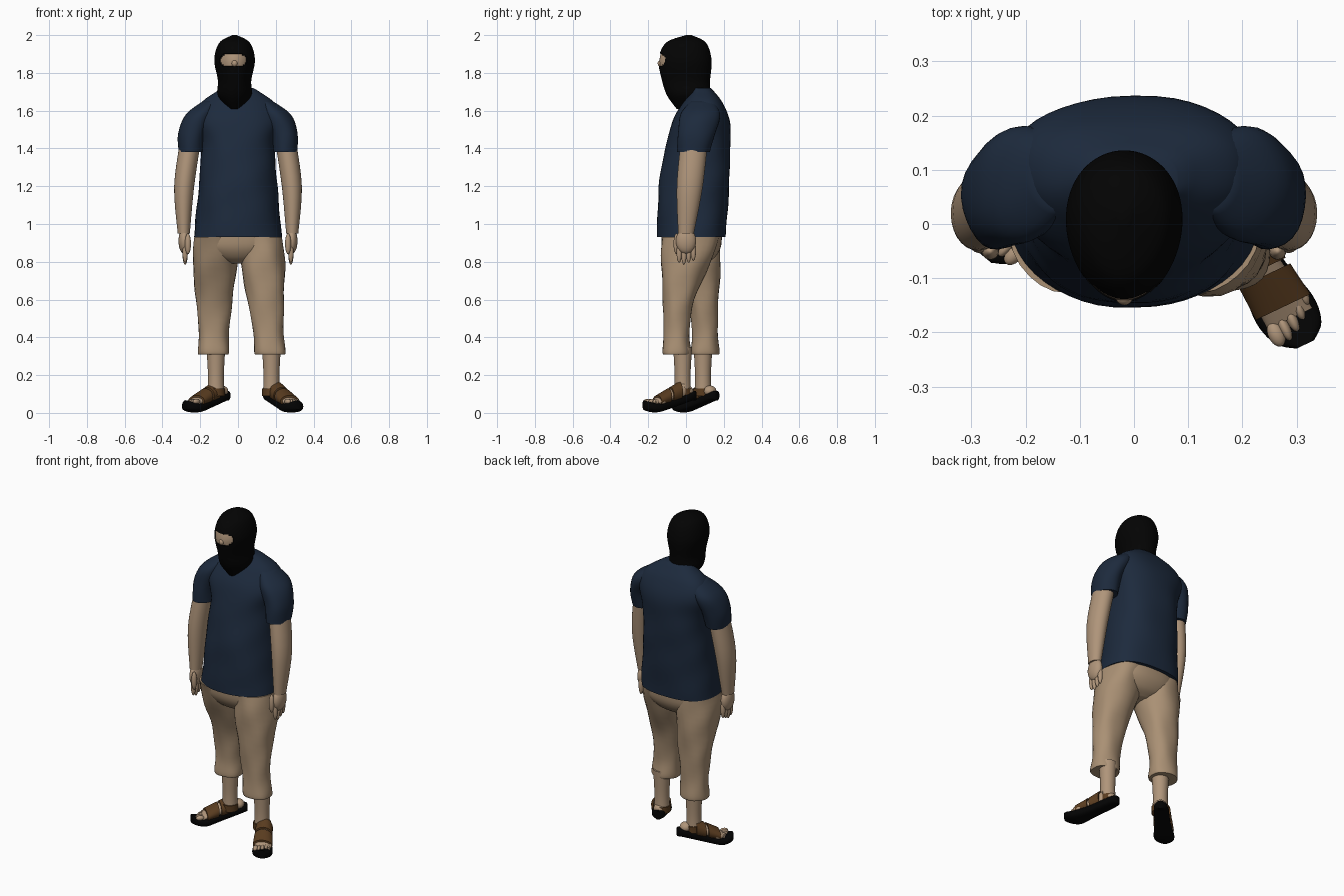
import bpy, bmesh, math
from mathutils import Matrix, Vector

cube = bpy.data.objects.get("Cube")
if cube:
    bpy.data.objects.remove(cube, do_unlink=True)


def material(name, red, green, blue):
    mat = bpy.data.materials.new(name)
    mat.use_nodes = True
    colour = (red, green, blue, 1)
    mat.diffuse_color = colour
    mat.node_tree.nodes["Principled BSDF"].inputs["Base Color"].default_value = colour
    return mat


NAVY = material("navy cotton", .012, .023, .046)
KHAKI = material("khaki cloth", .4, .28, .175)
SKIN = material("skin", .43, .3, .195)
BLACK = material("matt black", .001, .001, .001)
BROWN = material("brown leather", .1, .045, .014)


def spline(rings, steps):
    """Catmull-Rom interpolation through the ring settings."""
    knots = [Vector(ring) for ring in rings]
    padded = [knots[0]] + knots + [knots[-1]]
    smooth = []
    for before, start, end, after in zip(padded, padded[1:], padded[2:], padded[3:]):
        leave, arrive = (end - before) / 2, (after - start) / 2
        for step in range(steps):
            t = step / steps
            ease = t * t * (3 - 2 * t)
            smooth.append(start.lerp(end, ease) + leave * t * (1 - t) ** 2
                          - arrive * t * t * (1 - t))
    return smooth + [knots[-1]]


def finish(bm, name, *mats):
    """Turn a bmesh into a smooth object with sharp creases kept."""
    bmesh.ops.recalc_face_normals(bm, faces=bm.faces)
    mesh = bpy.data.meshes.new(name)
    bm.to_mesh(mesh)
    bm.free()
    for mat in mats:
        mesh.materials.append(mat)
    for polygon in mesh.polygons:
        polygon.use_smooth = True
    mesh.set_sharp_from_angle(angle=math.radians(50))
    bpy.context.collection.objects.link(bpy.data.objects.new(name, mesh))


def power(value, exponent):
    return math.copysign(abs(value) ** exponent, value)


def loft_mesh(rings, sides=28, steps=5, square=1.0, fold=0.0, taper=0.0, frame=Matrix()):
    """Skin over rings of (height, centre x, centre y, radius x, radius y)."""
    bm = bmesh.new()
    loops = []
    for height, cx, cy, rx, ry in spline(rings, steps):
        loop = []
        for side in range(sides):
            angle = math.tau * side / sides
            c, s = math.cos(angle), math.sin(angle)
            crease = math.sin(5 * angle + 17 * height) + math.sin(3 * angle - 31 * height)
            swell = 1 + fold * crease
            x = cx + rx * swell * power(c, square) * (1 + taper * s)
            y = cy + ry * swell * power(s, square)
            loop.append(bm.verts.new(frame @ Vector((x, y, height))))
        loops.append(loop)
    for low, high in zip(loops, loops[1:]):
        for side in range(sides):
            other = (side + 1) % sides
            bm.faces.new((low[side], low[other], high[other], high[side]))
    bm.faces.new(loops[0])
    bm.faces.new(loops[-1])
    return bm


def loft(name, mat, rings, **options):
    finish(loft_mesh(rings, **options), name, mat)


def blob(name, mat, centre, size, frame=Matrix()):
    bm = bmesh.new()
    place = frame @ Matrix.Translation(centre) @ Matrix.Diagonal((*size, 1))
    bmesh.ops.create_uvsphere(bm, u_segments=20, v_segments=12, radius=1, matrix=place)
    finish(bm, name, mat)


# Balaclava with a recessed, round-ended eye slit
head_x = -.018
head_profile = [(1.61, 0, .03, .05), (1.68, .01, .088, .11), (1.76, 0, .088, .127),
                (1.87, -.005, .107, .14), (1.96, 0, .08, .105), (2, .015, .012, .015)]
head = loft_mesh([(z, head_x, y, wide, deep) for z, y, wide, deep in head_profile],
                 sides=96, steps=12, taper=.1)
bmesh.ops.recalc_face_normals(head, faces=head.faces)
slit = []
for face in head.faces:
    spot = face.calc_center_median()
    across, rise = (spot.x + .025) / .071, (spot.z - 1.868) / .036
    if spot.y < -.05 and abs(across) ** 3 + abs(rise) ** 3 < 1:
        face.material_index = 1
        slit.append(face)
rim = bmesh.ops.inset_region(head, faces=slit, thickness=.002, depth=-.005)
for face in rim["faces"]:
    face.material_index = 0
finish(head, "balaclava", BLACK, SKIN)
blob("nose", SKIN, (head_x, -.134, 1.85), (.016, .016, .018))

# Shirt body
shirt_profile = [(.93, .028, .233, .182), (1.2, .042, .207, .186), (1.42, .065, .197, .17),
                 (1.55, .08, .228, .15), (1.64, .09, .195, .106), (1.7, .088, .115, .062),
                 (1.72, .08, .08, .05)]
loft("shirt_body", NAVY, [(z, 0, y, wide, deep) for z, y, wide, deep in shirt_profile],
     sides=48, steps=7, square=.85, fold=.007, taper=.08)

# Trouser seat
seat_profile = [(.97, .225, .16), (.88, .222, .155), (.82, .15, .12), (.79, .05, .07)]
loft("trouser_seat", KHAKI, [(z, 0, .03, wide, deep) for z, wide, deep in seat_profile],
     sides=40, square=.85)

# Limbs are described once; the sign sends them right or left
sleeve_path = [(1.38, .25, .04, .064), (1.48, .243, .055, .073),
               (1.58, .2, .076, .078), (1.65, .14, .088, .045)]
arm_path = [(1.45, .25, .045, .055), (1.2, .285, .02, .053), (.95, .287, 0, .032)]
trouser_radii = [(.93, .112, .152), (.8, .118, .132), (.6, .097, .084), (.43, .08, .068),
                 (.33, .083, .076), (.31, .08, .073)]
sole_path = [(0, .09, .015), (.03, .088, .038), (.16, .048, .046),
             (.24, .028, .058), (.29, .034, .047), (.315, .042, .018)]


def foot_rings(stations, grow, bow):
    """Cross-sections of the sloping foot at distances from the heel."""
    return [(t, bow * t, .146 - .36 * t, .033 + .05 * t + grow, .063 - .18 * t + grow)
            for t in stations]


def build_arm(side, sign):
    loft(side + "_sleeve", NAVY, [(z, sign * x, y, r, r * 1.35) for z, x, y, r in sleeve_path],
         fold=.012)
    loft(side + "_arm", SKIN, [(z, sign * x, y, r, r * 1.3) for z, x, y, r in arm_path])
    hand_x = sign * .285
    blob(side + "_palm", SKIN, (hand_x, 0, .91), (.03, .054, .068))
    for finger in range(4):
        y = -.036 + .025 * finger
        drop = .01 * abs(finger - 1)
        blob(f"{side}_finger_{finger + 1}", SKIN, (hand_x - sign * .005, y, .84 + drop),
             (.014, .014, .055))
    blob(side + "_thumb", SKIN, (hand_x - sign * .02, -.05, .895), (.016, .016, .055))


def build_trouser_leg(side, sign):
    rings = []
    for z, wide, deep in trouser_radii:
        down = (trouser_radii[0][0] - z) / .62
        x = sign * (.12 + down * (.03 + .02 * sign))
        y = .025 - sign * .075 * min(1, 1.6 * down)
        rings.append((z, x, y, wide, deep))
    loft(side + "_trouser_leg", KHAKI, rings, square=.9, fold=.016)


def build_foot(side, sign, ankle, heel, toe):
    # Bare ankle and heel band
    loft(side + "_ankle", SKIN, [(z, *ankle, r, r) for z, r in ((.35, .05), (.2, .042), (.1, .045))])
    loft(side + "_heel_band", BROWN, [(z, *ankle, .049, .051) for z in (.09, .11, .13)])

    # Foot frame: x across, y up, z from heel to toe
    forward = (Vector(toe) - Vector(heel)).normalized().to_3d()
    up = Vector((0, 0, 1))
    frame = Matrix((up.cross(forward), up, forward)).transposed().to_4x4()
    frame.translation = Vector(heel).to_3d()
    bow = sign * .09

    loft(side + "_sole", BLACK, [(t, bow * t, rise, wide, .025) for t, rise, wide in sole_path],
         square=.7, frame=frame)
    blob(side + "_heel", SKIN, (0, .115, .05), (.036, .03, .034), frame)
    loft(side + "_foot", SKIN, foot_rings((.08, .12, .18, .26), 0, bow), frame=frame)
    loft(side + "_instep_strap", BROWN, foot_rings((.1, .125, .155), .01, bow), frame=frame)
    loft(side + "_front_strap", BROWN, foot_rings((.168, .2, .235), .011, bow), frame=frame)
    for toe_number in range(5):
        across = sign * (.019 * toe_number - .012)
        thick = .01 if toe_number else .015
        blob(f"{side}_toe_{toe_number + 1}", SKIN,
             (across, .06, .275 - .003 * toe_number ** 2), (thick, .014, .024), frame)


for side, sign in (("right", -1), ("left", 1)):
    build_arm(side, sign)
    build_trouser_leg(side, sign)
build_foot("right", -1, ankle=(-.117, .09), heel=(-.055, .165), toe=(-.265, -.09))
build_foot("left", 1, ankle=(.177, -.018), heel=(.155, .05), toe=(.293, -.24))
